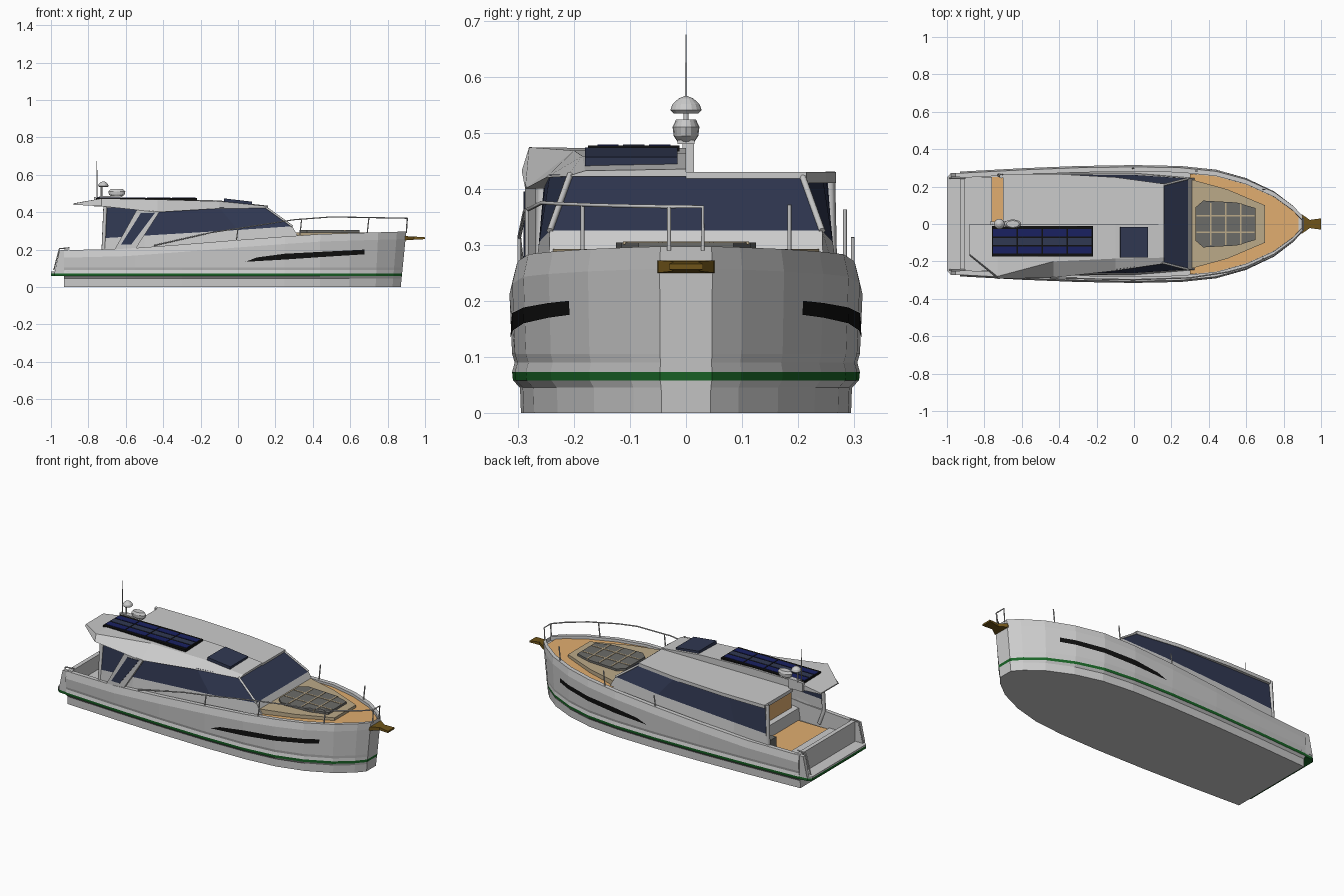
import bpy, bmesh, math

if "Cube" in bpy.data.objects:
    bpy.data.objects.remove(bpy.data.objects["Cube"])

def mat(name, c):
    m = bpy.data.materials.new(name)
    m.diffuse_color = (*c, 1)
    m.use_nodes = True
    m.node_tree.nodes["Principled BSDF"].inputs["Base Color"].default_value = m.diffuse_color
    return m

GREEN = mat("green", (0.01, 0.13, 0.02))
NAVY = mat("tinted_glass", (0.03, 0.04, 0.085))
BLUE = mat("solar_blue", (0.01, 0.015, 0.12))
BLACK = mat("black", (0.005, 0.005, 0.005))
WOOD = mat("teak", (0.75, 0.42, 0.16))
TAN = mat("tan", (0.5, 0.4, 0.25))
DARK = mat("dark_grey", (0.15, 0.15, 0.14))
BROWN = mat("bronze", (0.16, 0.09, 0.01))

def mesh(name, verts, faces, m=None):
    me = bpy.data.meshes.new(name)
    me.from_pydata(verts, [], faces)
    bm = bmesh.new()
    bm.from_mesh(me)
    bmesh.ops.recalc_face_normals(bm, faces=bm.faces)
    bm.to_mesh(me)
    bm.free()
    ob = bpy.data.objects.new(name, me)
    bpy.context.collection.objects.link(ob)
    if m:
        me.materials.append(m)
    return ob

def loft(name, rows, m=None, closed=False, caps=False):
    """Skin equal-length rows of points."""
    n = len(rows[0])
    faces = [(i*n + j, i*n + (j+1) % n, (i+1)*n + (j+1) % n, (i+1)*n + j)
             for i in range(len(rows)-1) for j in range(n if closed else n-1)]
    if caps:
        faces += [tuple(range(n)), tuple(range((len(rows)-1)*n, len(rows)*n))]
    return mesh(name, [p for r in rows for p in r], faces, m)

def prism(name, pts, axis, lo, hi, m=None):
    """Extrude a 2D outline along y or z."""
    put = (lambda p, h: (p[0], h, p[1])) if axis == 'y' else (lambda p, h: (p[0], p[1], h))
    return loft(name, [[put(p, h) for p in pts] for h in (lo, hi)], m, True, True)

def box(name, x0, x1, y0, y1, z0, z1, m=None):
    return prism(name, [(x0, y0), (x1, y0), (x1, y1), (x0, y1)], 'z', z0, z1, m)

def tube(name, pts, r, m=None):
    cu = bpy.data.curves.new(name, 'CURVE')
    cu.dimensions = '3D'
    cu.bevel_depth, cu.bevel_resolution, cu.use_fill_caps = r, 1, True
    s = cu.splines.new('POLY')
    s.points.add(len(pts)-1)
    for q, p in zip(s.points, pts):
        q.co = (*p, 1)
    ob = bpy.data.objects.new(name, cu)
    bpy.context.collection.objects.link(ob)
    if m:
        cu.materials.append(m)

def lathe(name, x, y, prof, sx=1, n=16):
    rows = [[(x + sx*r*math.cos(2*math.pi*k/n), y + r*math.sin(2*math.pi*k/n), z)
             for k in range(n)] for r, z in prof]
    loft(name, rows, None, True, True)

def lerp(t, x):
    for (a, u), (b, v) in zip(t, t[1:]):
        if x <= b:
            return u + (v-u)*(x-a)/(b-a)
    return t[-1][1]

def both(pts):
    return pts + [(x, -y, *r) for x, y, *r in reversed(pts)]

BEAM = [(-1, .272), (-.93, .28), (-.6, .298), (-.3, .31), (0, .315), (.25, .31), (.44, .29),
        (.6, .245), (.75, .175), (.85, .1), (.9, .047)]
SHEER = [(-1, .195), (-.6, .205), (-.2, .235), (.1, .26), (.44, .283), (.9, .297)]
DECK = [(-1, .1), (-.56, .1), (-.55, .17), (-.3, .2), (.1, .235), (.32, .26), (.9, .275)]
beam = lambda x: lerp(BEAM, x)
sheer = lambda x: lerp(SHEER, x)
deck = lambda x: lerp(DECK, x)
rake = lambda x, z: x - .03*max(0, x/.9)**4*(1 - z/.297)

# hull with bulwark and inner deck
def section(x):
    w, s, d = beam(x), sheer(x), deck(x)
    half = [(w*.935, 0), (w*.94, .045), (w*.98, .058), (w*.985, .073), (w*.97, .09), (w*.985, .105),
            (w, s-.04), (w*.97, s), (w*.97-.025, s), (w*.97-.025, d)]
    return both([(rake(x, z), y, z) for y, z in half])

xs = [-.93, -.6, -.56, -.55, -.3, 0, .25, .44, .6, .75, .85, .9]
hull = loft("hull", [section(x) for x in xs], None, True)
bm = bmesh.new()
bm.from_mesh(hull.data)
bm.verts.ensure_lookup_table()
for base in (0, (len(xs)-1)*20):          # stern and bow plating
    for j in range(7):
        bm.faces.new([bm.verts[base+k] for k in (j, j+1, 18-j, 19-j)])
bmesh.ops.recalc_face_normals(bm, faces=bm.faces)
bm.to_mesh(hull.data)
bm.free()
hull.data.materials.append(mat("hull_grey", (.8, .8, .8)))
hull.data.materials.append(GREEN)
for f in hull.data.polygons:               # waterline stripe
    if all(.057 < hull.data.vertices[v].co.z < .074 for v in f.vertices):
        f.material_index = 1

# stern: platform, transom, quarter wings, cockpit floor
out = [(-1, .25), (-.98, .268), (-.9, .276)]
prism("platform_edge", both(out), 'z', .058, .073, GREEN)
prism("swim_platform", both(out), 'z', .073, .082)
box("transom_panel", -.93, -.905, -.26, .26, .08, .2)
for s in (-1, 1):
    prism("quarter_wing", [(-.98, .08), (-.955, .196), (-.9, .2), (-.9, .08)], 'y', s*.272, s*.25)
    tube("stern_handrail", [(-.985, s*.245, .09), (-.955, s*.245, .205), (-.9, s*.245, .21)], .004)
box("cockpit_sole", -.76, -.5, -.25, .25, .1, .106, WOOD)
box("aft_deck", -.91, -.76, -.25, .25, .1, .115)
box("bulkhead", -.52, -.5, -.24, .24, .1, .41, WOOD)
box("cockpit_bench", -.66, -.52, .1, .24, .1, .17, DARK)

# hull side windows, following the curved side
for s in (-1, 1):
    top = [(.1, .158), (.25, .178), (.44, .188), (.6, .196), (.68, .2)]
    low = [(.04, .135), (.25, .147), (.44, .16), (.6, .17), (.68, .175)]
    def side(x, z):
        t = (z-.105)/(sheer(x)-.145)
        return (rake(x, z), s*(beam(x)*(.985+.015*t)+.002), z)
    loft("hull_window", [[side(*p) for p in r] for r in (top, low)], BLACK)

# foredeck, coaming and sunpad
loft("foredeck", [[(x, y, deck(x)+.006) for y in (beam(x)*.97-.027, -beam(x)*.97+.027)]
                  for x in (.3, .44, .6, .75, .85, .88)], WOOD)
prism("coaming", both([(.3, .24), (.5, .185), (.7, .1)]), 'z', .25, .292, TAN)
prism("sunpad", both([(.33, .09), (.37, .125), (.55, .115), (.65, .085)]), 'z', .29, .304, DARK)
for x in (.41, .49, .57):
    box("pad_seam", x-.004, x+.004, -.112, .112, .3, .306, TAN)
for y in (-.045, .045):
    box("pad_seam", .335, .645, y-.004, y+.004, .3, .306, TAN)

# cabin base and glazing
base = both([(-.72, .27, .12), (-.5, .272, .18), (0, .272, .23), (.33, .245, .255)])
sill = both([(-.71, .264, .262), (-.5, .265, .275), (0, .262, .305), (.29, .243, .325)])
head = both([(-.7, .252, .425), (-.45, .25, .425), (-.1, .243, .425), (.15, .207, .425)])
loft("cabin_base", [base, sill])
loft("cabin_glass", [sill, head], NAVY)
for s in (-1, 1):
    tube("corner_pillar", [(.29, s*.243, .325), (.15, s*.207, .425)], .006)
    tube("aft_post", [(-.69, s*.258, .12), (-.72, s*.26, .2), (-.71, s*.255, .43)], .011)

# low roof on one side, raised hardtop on the other
prism("low_roof", [(-.7, 0), (-.7, .268), (-.42, .268), (-.1, .25), (.16, .215), (.16, 0)],
      'z', .41, .43)
roof = [(-.88, .447, .16, .446, .17, .44), (-.73, .47, .28, .474, .293, .432),
        (-.43, .473, .2, .468, .287, .4), (-.1, .463, .185, .458, .25, .42),
        (.16, .435, .18, .432, .212, .422)]
loft("hardtop", [[(x, 0, zt), (x, -ys, zs), (x, -ye, ze), (x, 0, ze)]
                 for x, zt, ys, zs, ye, ze in roof], None, True, True)
prism("side_strut", [(-.66, .2), (-.55, .2), (-.42, .402), (-.54, .415)], 'y', -.287, -.268)
prism("strut_glass", [(-.625, .228), (-.57, .228), (-.445, .395), (-.52, .395)], 'y', -.29, -.286, NAVY)

# solar panel and roof hatch
box("solar_frame", -.76, -.22, -.175, -.012, .462, .477, BLACK)
for i in range(4):
    for j in range(3):
        x, y = -.755 + i*.134, -.158 + j*.046
        box("solar_cell", x, x+.126, y, y+.038, .476, .479, BLUE if j != 1 else NAVY)
hatch = box("roof_hatch", -.075, .075, -.18, -.015, -.01, .01, NAVY)
hatch.location.z = .455
hatch.rotation_euler.y = .115

# radar mast
box("mast_foot", -.77, -.68, -.006, .014, .43, .482)
tube("mast_arm", [(-.73, 0, .48), (-.73, 0, .54)], .005)
box("radar_shelf", -.74, -.62, -.015, .015, .48, .487)
lathe("radome", -.648, 0, [(.014, .482), (.022, .494), (.024, .51), (.018, .523)], 1.9)
lathe("satellite_dome", -.72, 0, [(.022, .534), (.028, .54), (.024, .551), (.013, .561), (.003, .565)])
tube("antenna_base", [(-.755, 0, .48), (-.755, 0, .625)], .0025)
tube("antenna_tip", [(-.755, 0, .62), (-.755, 0, .675)], .001)

# guard rail on one side, stanchions on both
RAIL = [(-.45, .222), (-.15, .29), (.3, .36), (.5, .375), (.9, .368)]
def rail_pt(x, s=-1):
    return (x, s*max(beam(x)*.97-.008, .03), lerp(RAIL, x))
tube("guard_rail", [rail_pt(x) for x in (-.45, -.15, 0, .3, .5, .6, .75, .85, .9)]
     + [(.905, -.03, .368), (.905, .03, .368), (.9, .03, .29)], .0035)
for s in (-1, 1):
    for x in (0, .34, .7):
        px, py, pz = rail_pt(x, s)
        tube("stanchion", [(px-.01, py, sheer(x)-.01), (px, py, pz)], .0035)
tube("bow_stanchion", [(.9, -.03, .29), (.905, -.03, .368)], .0035)

# bow roller
loft("bow_roller", [[(x, y, z) for y, z in ((-w, lo), (w, lo), (w, hi), (-w, hi))]
     for x, w, lo, hi in ((.86, .054, .25, .272), (.9, .05, .25, .272),
                          (.94, .022, .253, .27), (1, .03, .256, .266))], BROWN, True, True)
